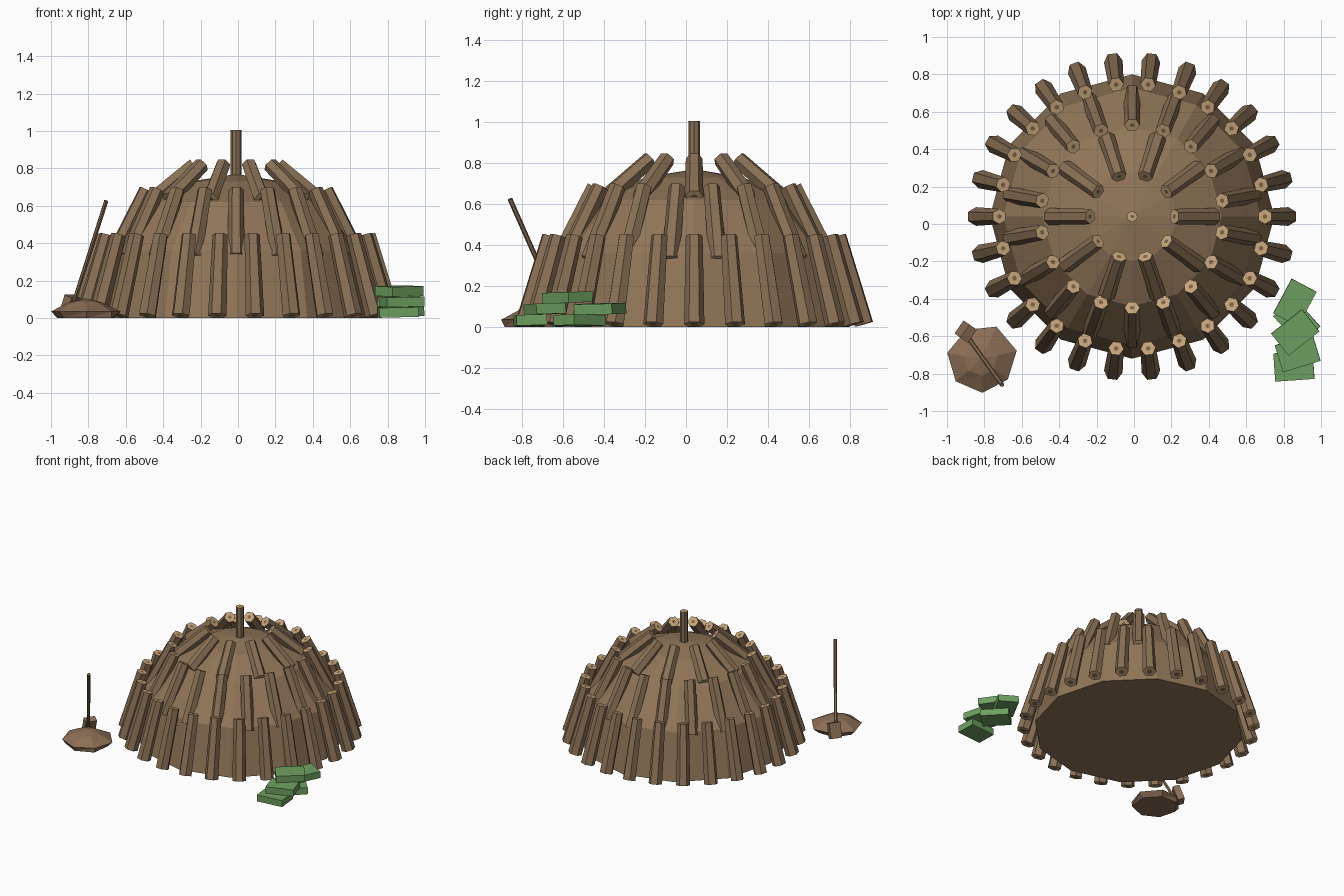
import bpy, bmesh, math, random
from mathutils import Vector, Matrix

random.seed(4)
if "Cube" in bpy.data.objects:
    bpy.data.objects.remove(bpy.data.objects["Cube"])

CENTRE = Vector((-0.01, 0.04, 0))


def material(name, rgb):
    m = bpy.data.materials.new(name)
    m.use_nodes = True
    m.diffuse_color = (*rgb, 1)
    bsdf = next(n for n in m.node_tree.nodes if n.type == 'BSDF_PRINCIPLED')
    bsdf.inputs["Base Color"].default_value = (*rgb, 1)
    return m


EARTH = material("earth brown", (0.28, 0.18, 0.098))
BARK = material("bark brown", (0.25, 0.162, 0.09))
CUT = material("cut wood tan", (0.57, 0.38, 0.2))
CORE = material("wood core brown", (0.2, 0.12, 0.06))
SOIL = material("soil brown", (0.26, 0.155, 0.09))
GREEN = material("turf green", (0.155, 0.35, 0.115))


def finish(bm, name, mats):
    bmesh.ops.recalc_face_normals(bm, faces=bm.faces[:])
    mesh = bpy.data.meshes.new(name)
    bm.to_mesh(mesh)
    bm.free()
    for m in mats:
        mesh.materials.append(m)
    ob = bpy.data.objects.new(name, mesh)
    bpy.context.collection.objects.link(ob)
    return ob


def add_log(bm, a, b, r1, r2, outward, sides=6):
    """Tapered log from a to b with tan ends and a small dark core."""
    z = (b - a).normalized()
    y = z.cross(outward).normalized()
    x = y.cross(z)
    frame = Matrix((x, y, z)).transposed().to_4x4()
    frame.translation = (a + b) / 2
    made = bmesh.ops.create_cone(bm, cap_ends=True, segments=sides, radius1=r1,
                                 radius2=r2, depth=(b - a).length, matrix=frame)
    faces = {f for v in made["verts"] for f in v.link_faces}
    for f in faces:
        if len(f.verts) == sides:
            f.material_index = 1
            bmesh.ops.inset_region(bm, faces=[f], thickness=r2 * 0.68)
            f.material_index = 2


def log_ring(name, count, low, high, r1, r2):
    """Ring of leaning logs; low and high are (radius, height)."""
    bm = bmesh.new()
    for i in range(count):
        t = math.tau * i / count + (math.pi / 2 if count == 18 else 0)
        out = Vector((math.cos(t), math.sin(t), 0))
        a, b = (CENTRE + out * r + Vector((0, 0, h)) for r, h in (low, high))
        add_log(bm, a, b, r1, r2, out)
    return finish(bm, name, (BARK, CUT, CORE))


# Earth dome
bm = bmesh.new()
profile = [(0, 0), (0.76, 0), (0.69, 0.36), (0.48, 0.62), (0.24, 0.73), (0, 0.77)]
verts = [bm.verts.new((r, 0, z)) for r, z in profile]
edges = [bm.edges.new(pair) for pair in zip(verts, verts[1:])]
bmesh.ops.spin(bm, geom=verts + edges, axis=(0, 0, 1), cent=(0, 0, 0),
               angle=math.tau, steps=12)
bmesh.ops.remove_doubles(bm, verts=bm.verts[:], dist=0.001)
finish(bm, "earth_dome", [EARTH]).location = CENTRE

# Three tiers of leaning logs
log_ring("lower_logs", 26, (0.835, 0.013), (0.71, 0.445), 0.05, 0.041)
log_ring("middle_logs", 18, (0.665, 0.33), (0.488, 0.685), 0.045, 0.041)
log_ring("upper_logs", 10, (0.445, 0.635), (0.225, 0.82), 0.045, 0.041)

# Centre pole
bm = bmesh.new()
add_log(bm, CENTRE + Vector((0, 0, 0.7)), CENTRE + Vector((0, 0, 1.005)),
        0.029, 0.029, Vector((1, 0, 0)), 8)
finish(bm, "centre_pole", (BARK, CUT, CORE))

# Soil pile: uneven low-poly mound
bm = bmesh.new()
rings = []
for radius, height in ((0.165, 0), (0.188, 0.035), (0.09, 0.085)):
    ring = []
    for i in range(7):
        t = math.tau * i / 7 + 0.25
        r = radius * random.uniform(0.92, 1.06)
        ring.append(bm.verts.new((r * math.cos(t), r * math.sin(t), height)))
    rings.append(ring)
top = bm.verts.new((0, 0.01, 0.105))
bm.faces.new(rings[0])
for i in range(7):
    j = (i + 1) % 7
    for lo, hi in zip(rings, rings[1:]):
        bm.faces.new((lo[i], lo[j], hi[j]))
        bm.faces.new((lo[i], hi[j], hi[i]))
    bm.faces.new((rings[2][i], rings[2][j], top))
finish(bm, "soil_pile", [SOIL]).location = (-0.815, -0.725, 0)

# Shovel leaning over the pile
foot, tip = Vector((-0.885, -0.61, 0.06)), Vector((-0.705, -0.86, 0.625))
bm = bmesh.new()
add_log(bm, foot, tip, 0.012, 0.012, Vector((1, 0, 0)))
finish(bm, "shovel_handle", (BARK, BARK, BARK))


def box(name, size, location, rotation, mat):
    bm = bmesh.new()
    bmesh.ops.create_cube(bm, size=1, matrix=Matrix.Diagonal((*size, 1)))
    ob = finish(bm, name, [mat])
    ob.location = location
    ob.rotation_euler = rotation
    return ob


box("shovel_blade", (0.085, 0.05, 0.115), (-0.9, -0.575, 0.062),
    (0.35, 0, math.radians(55)), SOIL)

# Stack of turf blocks: x, y, layer, turn in degrees
blocks = [(0.855, -0.76, 0, 4), (0.87, -0.52, 0, -48), (0.86, -0.42, 1, 62),
          (0.875, -0.69, 1, 17), (0.862, -0.58, 2, 38)]
for i, (x, y, layer, turn) in enumerate(blocks):
    box(f"turf_block_{i + 1}", (0.21, 0.15, 0.052), (x, y, 0.032 + 0.056 * layer),
        (0.03, -0.02, math.radians(turn)), GREEN)
